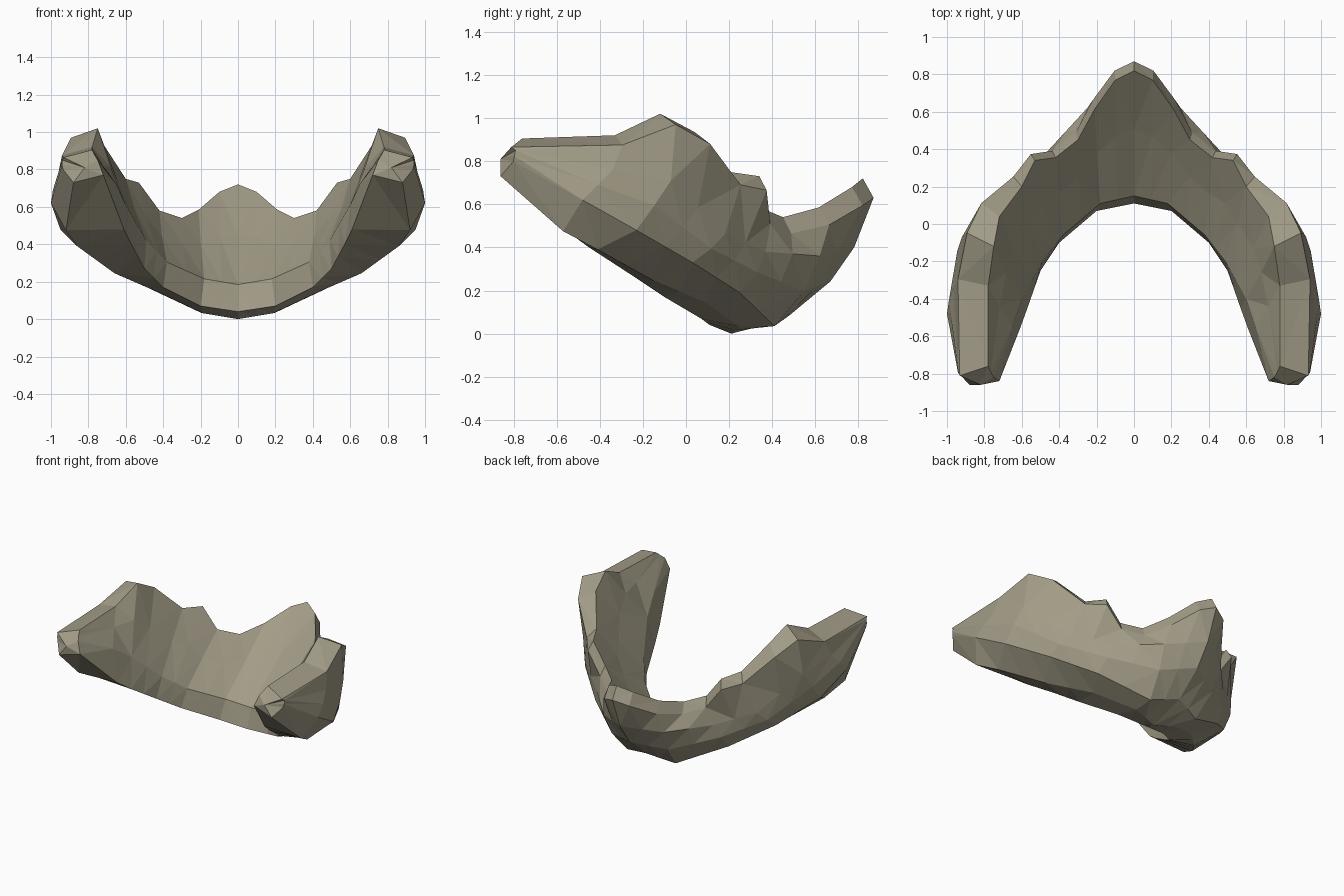
import bpy
import bmesh
from mathutils import Vector

default_cube = bpy.data.objects.get("Cube")
if default_cube:
    bpy.data.objects.remove(default_cube, do_unlink=True)

STATIONS = 11
KEYS = (0, 2, 4, 6, 8, 9, 10)      # stations carrying a rail control point
LIP_WIDTHS = (.05, .05, .05, .04, .04, .04, .07, .12, .16, .165, .16)


def rail(*points):
    """Resample the control points of one rail to every station."""
    points = [Vector(p) for p in points]
    if len(points) == STATIONS:
        return points
    result = []
    for station in range(STATIONS):
        for k in range(len(KEYS) - 1):
            if KEYS[k] <= station <= KEYS[k + 1]:
                factor = (station - KEYS[k]) / (KEYS[k + 1] - KEYS[k])
                result.append(points[k].lerp(points[k + 1], factor))
                break
    return result


def outward(point):
    """Horizontal direction from the hollow towards the outside."""
    return Vector((point.x, point.y + 0.5, 0)).normalized()


def between(first, second, bulge):
    """Rail halfway between two others, pushed outward less near the tip."""
    result = []
    for i, (a, b) in enumerate(zip(first, second)):
        middle = a.lerp(b, 0.5)
        result.append(middle + outward(middle) * bulge * (1 - i / STATIONS))
    return result


def widen(rim):
    """Outer lip of the rim, a little lower than the inner one."""
    result = []
    for i, (point, width) in enumerate(zip(rim, LIP_WIDTHS)):
        drop = Vector((0, 0, 0.09 - 0.005 * i))
        result.append(point + outward(point) * width - drop)
    return result


# Rails of the left half, running from the back centre to the arm tip
inner_bottom = rail((0, .11, .04), (.2, .07, .07), (.4, -.1, .17),
                    (.5, -.25, .27), (.57, -.45, .4), (.61, -.56, .48),
                    (.72, -.84, .77))
inner_crease = rail((0, .15, .185), (.18, .11, .215), (.38, -.06, .305),
                    (.49, -.2, .42), (.6, -.4, .61), (.65, -.55, .72),
                    (.75, -.82, .85))
rim_inner = rail((0, .82, .72), (.1, .77, .68), (.21, .615, .585),
                 (.3, .45, .54), (.42, .355, .58), (.53, .34, .73),
                 (.6, .2, .75), (.72, .04, .935), (.75, -.12, 1.02),
                 (.78, -.33, .92), (.78, -.76, .905))
outer_middle = rail((0, .78, .4), (.25, .62, .36), (.48, .37, .38),
                    (.71, .18, .46), (.92, -.07, .71), (.965, -.34, .76),
                    (.94, -.79, .85))
outer_ridge = rail((0, .48, .085), (.2, .41, .035), (.53, .25, .19),
                   (.77, .03, .33), (.95, -.23, .48), (1, -.48, .62),
                   (.935, -.8, .8))
outer_bottom = rail((0, .21, 0), (.19, .25, .032), (.43, .09, .145),
                    (.66, -.15, .245), (.86, -.41, .39), (.92, -.57, .475),
                    (.88, -.86, .73))

section = [inner_bottom, inner_crease,
           between(inner_crease, rim_inner, 0.02),
           rim_inner, widen(rim_inner), outer_middle,
           between(outer_middle, outer_ridge, 0.04),
           outer_ridge, outer_bottom]

# Skin the rails, close the arm tip and mirror across the centre
bm = bmesh.new()
rows = [[bm.verts.new(p) for p in r] for r in section]
count = len(rows)
for j in range(count):
    lower, upper = rows[j], rows[(j + 1) % count]
    for i in range(STATIONS - 1):
        bm.faces.new((lower[i], lower[i + 1], upper[i + 1], upper[i]))
tip = bm.verts.new((0.82, -0.86, 0.81))
for j in range(count):
    bm.faces.new((rows[j][-1], tip, rows[(j + 1) % count][-1]))
bmesh.ops.mirror(bm, geom=bm.verts[:] + bm.edges[:] + bm.faces[:],
                 axis='X', merge_dist=0.001)
bmesh.ops.remove_doubles(bm, verts=bm.verts[:], dist=0.0005)
bmesh.ops.triangulate(bm, faces=bm.faces[:])
bmesh.ops.recalc_face_normals(bm, faces=bm.faces[:])

mesh = bpy.data.meshes.new("curved_shell")
bm.to_mesh(mesh)
bm.free()
shell = bpy.data.objects.new("curved_shell", mesh)
bpy.context.collection.objects.link(shell)

# Single dull bone colour
bone = bpy.data.materials.new("dull_bone")
bone.use_nodes = True
colour = (0.36, 0.33, 0.24, 1)
bone.diffuse_color = colour
bone.node_tree.nodes["Principled BSDF"].inputs["Base Color"].default_value = colour
mesh.materials.append(bone)
